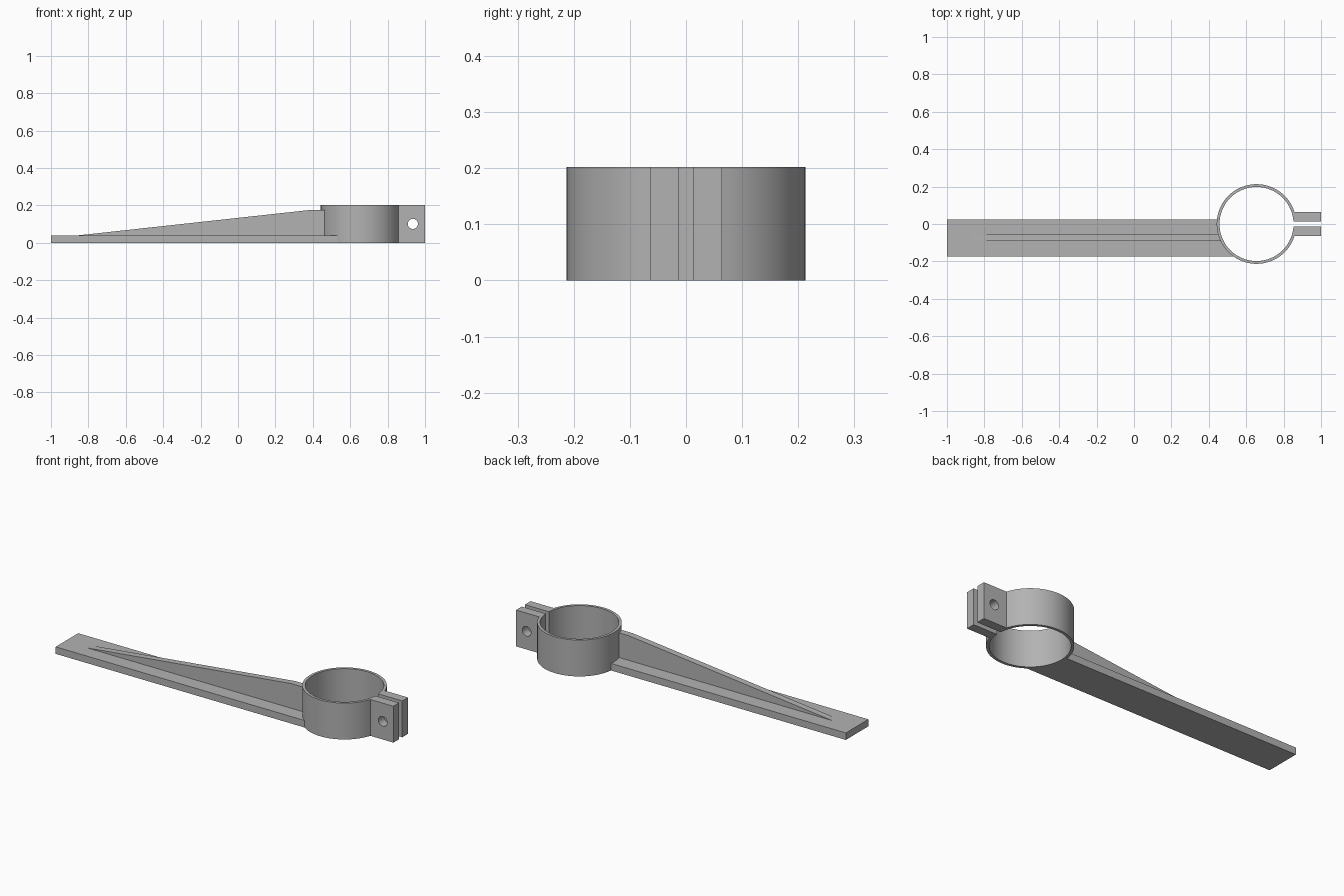
import bpy, bmesh
from math import asin, cos, sin, pi, radians
from mathutils import Vector

if "Cube" in bpy.data.objects:
    bpy.data.objects.remove(bpy.data.objects["Cube"])

grey = bpy.data.materials.new("plain grey")
grey.use_nodes = True
colour = (0.45, 0.45, 0.45, 1)
grey.diffuse_color = colour
grey.node_tree.nodes["Principled BSDF"].inputs["Base Color"].default_value = colour

CX, OUTER, INNER, HEIGHT = 0.655, 0.213, 0.198, 0.202
LUG, GAP = 0.064, 0.0138
ARM_FRONT, ARM_BACK, ARM_TOP = -0.173, 0.025, 0.039


def extrude(name, points, direction):
    """Solid made by sweeping a closed outline along a direction."""
    bm = bmesh.new()
    face = bm.faces.new([bm.verts.new(p) for p in points])
    swept = bmesh.ops.extrude_face_region(bm, geom=[face])["geom"]
    verts = [g for g in swept if isinstance(g, bmesh.types.BMVert)]
    bmesh.ops.translate(bm, verts=verts, vec=Vector(direction))
    bmesh.ops.recalc_face_normals(bm, faces=bm.faces)
    mesh = bpy.data.meshes.new(name)
    bm.to_mesh(mesh)
    bm.free()
    mesh.materials.append(grey)
    obj = bpy.data.objects.new(name, mesh)
    bpy.context.collection.objects.link(obj)
    return obj


def arc(radius, start, end, steps):
    angles = [start + (end - start) * i / steps for i in range(steps + 1)]
    return [(CX + radius * cos(a), radius * sin(a), 0) for a in angles]


# Split clamp ring with its two lugs, as one outline
a, b = asin(LUG / OUTER), asin(GAP / INNER)
outline = arc(OUTER, a, 2 * pi - a, 72)
outline += [(1, -LUG, 0), (1, -GAP, 0)]
outline += arc(INNER, 2 * pi - b, b, 72)
outline += [(1, GAP, 0), (1, LUG, 0)]
clamp = extrude("clamp_ring", outline, (0, 0, HEIGHT))

# Bolt hole through both lugs
circle = [(0.935 + 0.027 * cos(t * pi / 16), -0.1, 0.101 + 0.027 * sin(t * pi / 16))
          for t in range(32)]
cutter = extrude("bolt_hole_cutter", circle, (0, 0.2, 0))
cutter.hide_render = True
cut = clamp.modifiers.new("bolt_hole", "BOOLEAN")
cut.object = cutter
cut.operation = "DIFFERENCE"
cut.solver = "EXACT"
bpy.context.view_layer.objects.active = clamp
clamp.select_set(True)
bpy.ops.object.modifier_apply(modifier=cut.name)
bpy.data.objects.remove(cutter)
bpy.ops.object.select_all(action="DESELECT")
clamp.select_set(True)
bpy.ops.object.shade_smooth_by_angle(angle=radians(30))

# Flat arm, its end curved to sit inside the ring wall
mid = (OUTER + INNER) / 2
curved_end = arc(mid, pi - asin(ARM_BACK / mid), pi - asin(ARM_FRONT / mid), 20)
extrude("arm_plate", [(-1, ARM_FRONT, 0), (-1, ARM_BACK, 0)] + curved_end,
        (0, 0, ARM_TOP))

# Tapered stiffening rib along the middle of the arm
rib = [(-0.88, 0.037), (0.39, 0.176), (0.465, 0.176), (0.465, 0.02), (-0.88, 0.02)]
extrude("stiffening_rib", [(x, -0.092, z) for x, z in rib], (0, 0.036, 0))
